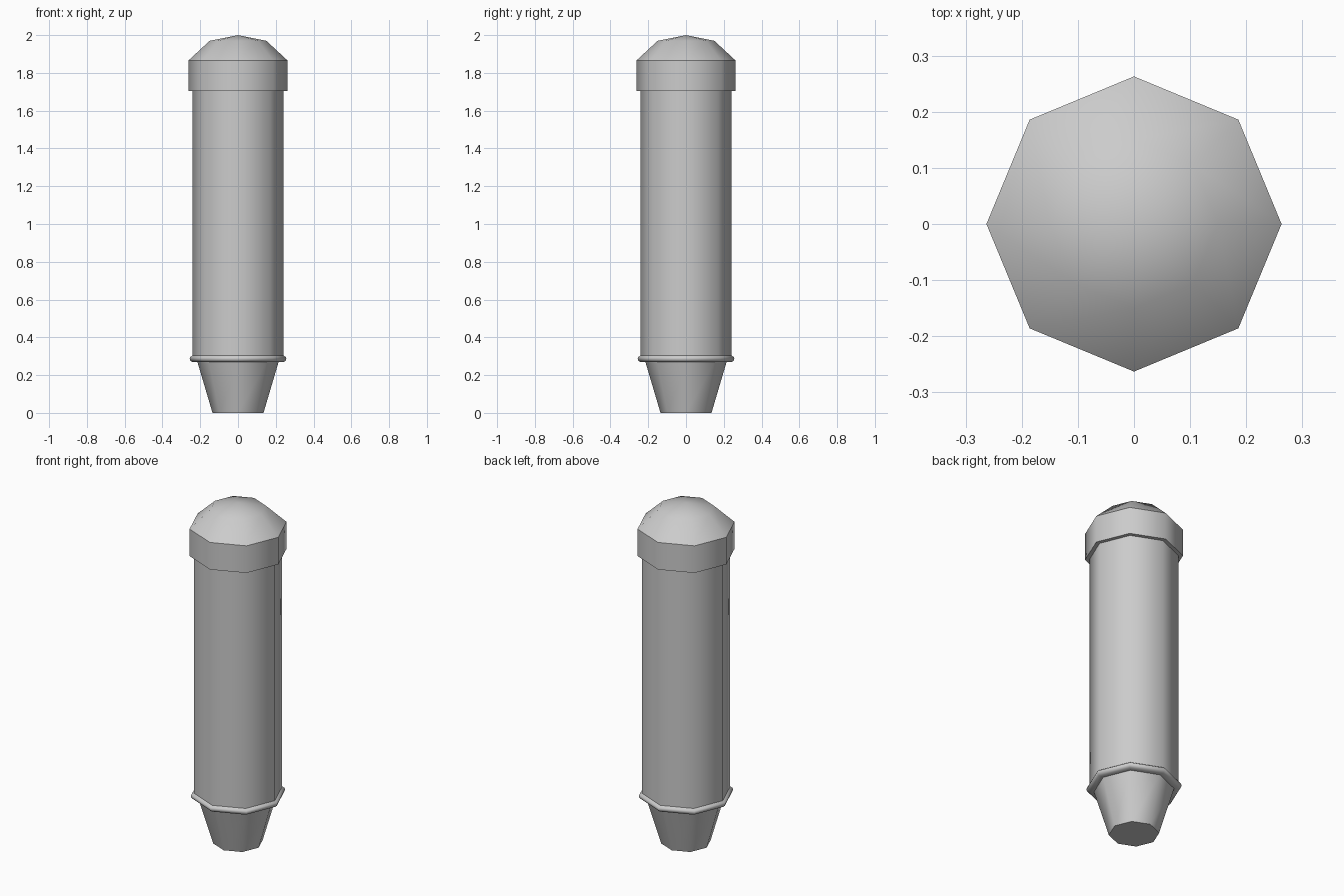
import bpy, bmesh
from math import cos, sin, tau, radians

if "Cube" in bpy.data.objects:
    bpy.data.objects.remove(bpy.data.objects["Cube"])

SIDES = 8


def lathe(name, profile, cap_bottom=False):
    """Turn a (radius, z) profile into an eight-sided part; radius 0 makes a tip."""
    bm = bmesh.new()
    rings = []
    for r, z in profile:
        if r == 0:
            rings.append([bm.verts.new((0, 0, z))] * SIDES)
        else:
            rings.append([bm.verts.new((r * cos(tau * i / SIDES), r * sin(tau * i / SIDES), z))
                          for i in range(SIDES)])
    for low, high in zip(rings, rings[1:]):
        for i in range(SIDES):
            j = (i + 1) % SIDES
            corners = [low[i], low[j], high[j], high[i]]
            bm.faces.new(list(dict.fromkeys(corners)))
    if cap_bottom:
        bm.faces.new(rings[0][::-1])
    mesh = bpy.data.meshes.new(name)
    bm.to_mesh(mesh)
    bm.free()
    obj = bpy.data.objects.new(name, mesh)
    bpy.context.collection.objects.link(obj)
    bpy.ops.object.select_all(action='DESELECT')
    obj.select_set(True)
    bpy.context.view_layer.objects.active = obj
    bpy.ops.object.shade_smooth_by_angle(angle=radians(60))
    return obj


# Tapered foot
lathe("tapered_foot", [(0.135, 0), (0.215, 0.27)], cap_bottom=True)
# Rounded collar between foot and body
lathe("collar_ring", [(0.215, 0.27), (0.244, 0.27), (0.253, 0.278), (0.256, 0.287),
                      (0.253, 0.296), (0.24, 0.305)])
# Long main body
lathe("body", [(0.24, 0.305), (0.24, 1.705)])
# Cap band overhanging the body
lathe("cap_band", [(0.24, 1.705), (0.263, 1.705), (0.263, 1.865)])
# Faceted dome on top
lathe("dome", [(0.263, 1.865), (0.15, 1.97), (0, 2.0)])
